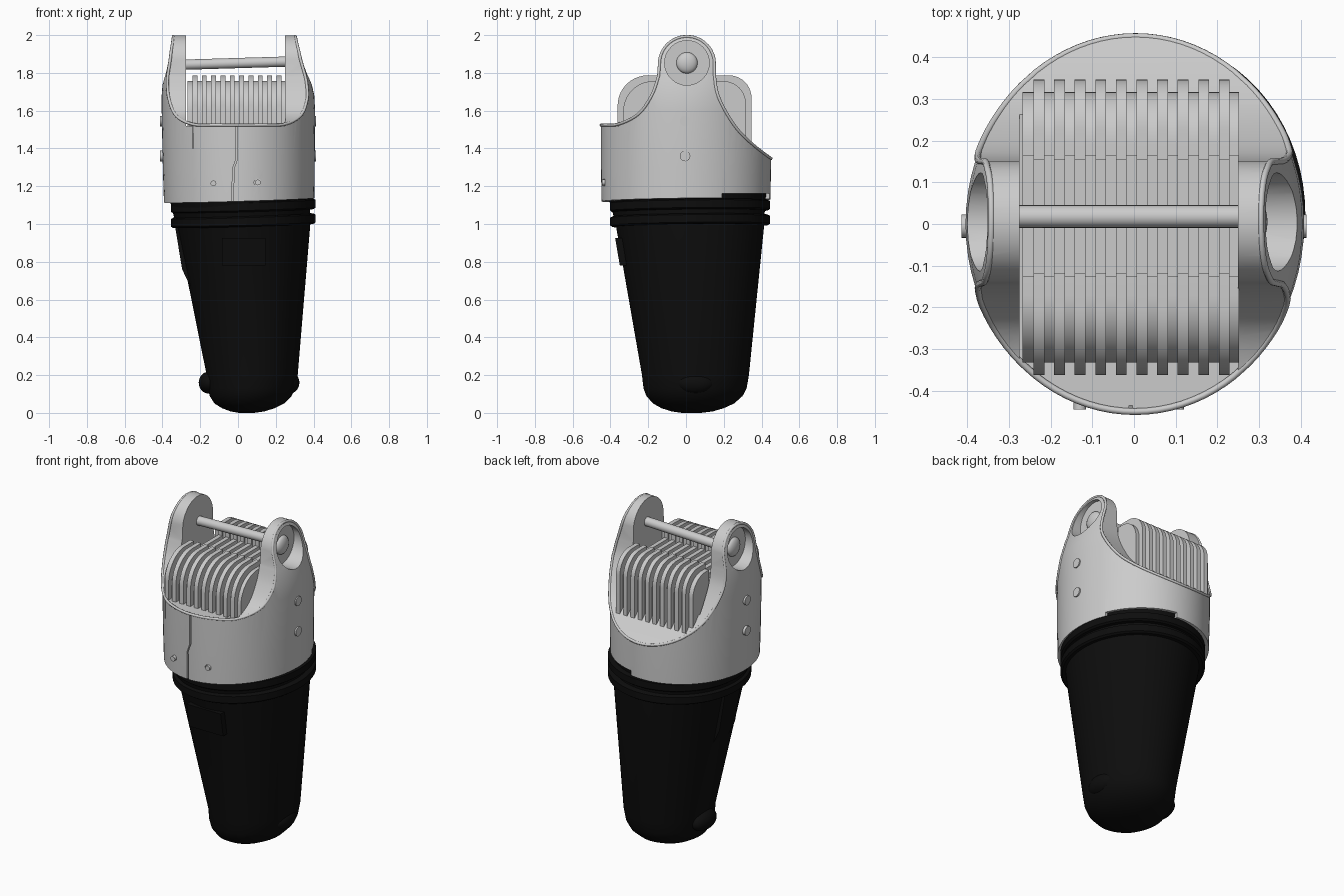
import bpy, bmesh, math
from mathutils import Vector

if "Cube" in bpy.data.objects:
    bpy.data.objects.remove(bpy.data.objects["Cube"])

black = bpy.data.materials.new("black_plastic")
black.diffuse_color = (0.004, 0.004, 0.004, 1)
black.use_nodes = True
black.node_tree.nodes["Principled BSDF"].inputs["Base Color"].default_value = black.diffuse_color


def finish(bm, name, mat=None, angle=30):
    bmesh.ops.recalc_face_normals(bm, faces=bm.faces)
    me = bpy.data.meshes.new(name)
    bm.to_mesh(me)
    bm.free()
    ob = bpy.data.objects.new(name, me)
    bpy.context.collection.objects.link(ob)
    if mat:
        me.materials.append(mat)
    smooth(ob, angle)
    return ob


def smooth(ob, angle=30):
    bpy.ops.object.select_all(action='DESELECT')
    ob.select_set(True)
    bpy.context.view_layer.objects.active = ob
    bpy.ops.object.shade_smooth_by_angle(angle=math.radians(angle))


def loft(name, rings, mat=None, n=72):
    """Stack of ellipses: (cx, cy, z, rx, ry, tilt)."""
    bm = bmesh.new()
    loops = []
    for cx, cy, z, rx, ry, tilt in rings:
        loop = []
        for i in range(n):
            a = 2 * math.pi * i / n
            x, y = rx * math.cos(a), ry * math.sin(a)
            loop.append(bm.verts.new((cx + x, cy + y, z + tilt * (x + 0.4 * y))))
        loops.append(loop)
    for a, b in zip(loops, loops[1:]):
        for i in range(n):
            j = (i + 1) % n
            bm.faces.new((a[i], a[j], b[j], b[i]))
    bm.faces.new(loops[0])
    bm.faces.new(loops[-1])
    return finish(bm, name, mat)


def prism(name, pts, lo, hi, axis='x', mat=None):
    """Extrude a 2D outline along x (points y,z) or y (points x,z)."""
    bm = bmesh.new()
    ends = [[bm.verts.new((d, u, z) if axis == 'x' else (u, d, z)) for u, z in pts] for d in (lo, hi)]
    n = len(pts)
    for i in range(n):
        j = (i + 1) % n
        bm.faces.new((ends[0][i], ends[0][j], ends[1][j], ends[1][i]))
    for e in ends:
        bm.faces.new(e)
    return finish(bm, name, mat)


def box(name, a, b, mat=None):
    return prism(name, [(a[1], a[2]), (b[1], a[2]), (b[1], b[2]), (a[1], b[2])], a[0], b[0], 'x', mat)


def disc(name, c, r, lo, hi, axis='x', mat=None, n=32):
    return prism(name, [(c[0] + r * math.cos(2 * math.pi * i / n), c[1] + r * math.sin(2 * math.pi * i / n))
                        for i in range(n)], lo, hi, axis, mat)


def ball(name, c, scale, mat=None):
    bm = bmesh.new()
    bmesh.ops.create_uvsphere(bm, u_segments=32, v_segments=16, radius=1)
    for v in bm.verts:
        v.co = Vector(c) + Vector([v.co[k] * scale[k] for k in range(3)])
    return finish(bm, name, mat)


def cut(ob, cutter, op='DIFFERENCE'):
    m = ob.modifiers.new("cut", 'BOOLEAN')
    m.operation, m.object, m.solver = op, cutter, 'EXACT'
    bpy.context.view_layer.objects.active = ob
    bpy.ops.object.modifier_apply(modifier=m.name)
    bpy.data.objects.remove(cutter)


def arc(c, r, a0, a1, n=10):
    return [(c[0] + r * math.cos(math.radians(a0 + (a1 - a0) * i / n)),
             c[1] + r * math.sin(math.radians(a0 + (a1 - a0) * i / n))) for i in range(n + 1)]


def spline(p, n=5):
    q = [p[0]] + p + [p[-1]]
    out = []
    for k in range(1, len(q) - 2):
        a, b, c, d = (Vector(v) for v in q[k - 1:k + 3])
        for i in range(n):
            t = i / n
            v = 0.5 * (2 * b + (c - a) * t + (2 * a - 5 * b + 4 * c - d) * t * t + (3 * b - a - 3 * c + d) * t ** 3)
            out.append((v.x, v.y))
    return out + [tuple(p[-1])]


# Tapered black cup, leaning slightly
loft("cup", [(.045, .03, 0, .04, .05, 0), (.05, .032, .008, .09, .11, 0), (.055, .035, .025, .14, .165, 0),
             (.06, .04, .05, .185, .215, 0), (.067, .045, .09, .217, .255, 0), (.072, .048, .13, .232, .273, 0),
             (.075, .05, .2, .241, .283, 0), (.03, .022, .99, .353, .392, .03),
             (.02, .015, 1.06, .362, .402, .03), (.006, .003, 1.2, .385, .43, 0)], black)
for i, z in enumerate((.99, 1.068)):
    loft(f"cup_flange_{i}", [(.028, .022, z, .372, .413, .03), (.028, .022, z + .008, .383, .424, .03),
                             (.028, .022, z + .048, .383, .424, .03), (.028, .022, z + .055, .37, .41, .03)], black)
for x in (-.155, .272):
    ball("cup_side_bump", (x, .05, .16), (.053, .1, .058), black)
plate = box("cup_front_plate", (-.085, -.385, .78), (.145, -.25, .925), black)
for v in plate.data.vertices:
    if v.co.y < -.3:
        v.co.y = -.375 + (.925 - v.co.z) * .17
prism("cup_left_rib", [(-.335, 1.0), (-.296, .76), (-.252, .67), (-.2, .67), (-.2, 1.0)], -.05, .1, 'y', black)

# Metal collar: oval shell cut by the side outline into two arms
SHELL = [(.006, 1.125, .398, .447), (.004, 1.3, .402, .45), (.002, 1.6, .406, .45), (0, 1.68, .404, .45),
         (-.006, 1.76, .392, .45), (-.012, 1.84, .373, .447), (-.016, 1.92, .353, .44), (-.02, 2.02, .315, .43)]
collar = loft("collar", [(cx, 0, z, rx, ry, .03 if z < 1.2 else 0) for cx, z, rx, ry in SHELL])
outline = spline([(-.5, 1.53), (-.43, 1.53), (-.355, 1.535), (-.25, 1.59), (-.18, 1.69), (-.145, 1.79)])
outline += arc((.005, 1.853), .146, 172, 8, 24)
outline += spline([(.151, 1.79), (.165, 1.7), (.205, 1.61), (.27, 1.51), (.35, 1.43), (.44, 1.36), (.5, 1.32)])
cut(collar, prism("outline_cutter", outline + [(.5, 1.0), (-.5, 1.0)], -.6, .6), 'INTERSECT')
cut(collar, box("slot_cutter", (-.275, -.6, 1.52), (.25, .6, 2.2)))
for side, inner in ((-1, -.322), (1, .292)):
    cut(collar, disc("recess_cutter", (.005, 1.853), .118, *sorted((inner, side * .6))))
    ball("pivot_button", (inner, .005, 1.853), (.028, .056, .056))
    for z in (1.36, 1.545):
        disc("side_rivet", (-.005, z), .028, *sorted((side * .38, side * .414)), n=24)
# Notch at the back, front seam and front screw holes
cut(collar, box("notch_cutter", (.06, .19, 1.0), (.6, .6, 1.162)))
seam = [(-.008, 1.6), (-.008, 1.34), (-.026, 1.29), (-.028, 1.0)]
cut(collar, prism("seam_cutter", [(x - .004, z) for x, z in seam] + [(x + .004, z) for x, z in seam[::-1]],
                  -.6, -.435, 'y'))
for x, z in ((-.13, 1.215), (.105, 1.22)):
    cut(collar, disc("hole_cutter", (x, z), .02, -.6, -.43, 'y', n=20))
    disc("front_screw", (x, z), .015, -.445, -.42, 'y', n=20)
smooth(collar)


# Raised bead following the collar's cut edge
def shell_at(z):
    for a, b in zip(SHELL, SHELL[1:]):
        if z <= b[1]:
            t = (z - a[1]) / (b[1] - a[1])
            return [a[k] + (b[k] - a[k]) * t for k in (0, 2, 3)]
    return SHELL[-1][0], SHELL[-1][2], SHELL[-1][3]


def height(y):
    for (y0, z0), (y1, z1) in zip(outline, outline[1:]):
        if y0 <= y <= y1 and y1 > y0:
            return z0 + (z1 - z0) * (y - y0) / (y1 - y0)
    return 1.53


path = [(-.45 * math.cos(math.radians(a)), height(-.45 * math.cos(math.radians(a)))) for a in range(0, 40, 4)]
path += [p for p in outline if -.34 < p[0] < .34]
path += [(.45 * math.cos(math.radians(a)), height(.45 * math.cos(math.radians(a)))) for a in range(36, -1, -4)]
half = {}
for s in (-1, 1):
    half[s] = []
    for y, z in path:
        cx, rx, ry = shell_at(z)
        half[s].append((cx + s * rx * math.sqrt(max(0, 1 - (y / ry) ** 2)), y, z - .006))
loop = half[1] + half[-1][-2:0:-1]
cu = bpy.data.curves.new("collar_rim_bead", 'CURVE')
cu.dimensions, cu.bevel_depth, cu.bevel_resolution = '3D', .008, 2
sp = cu.splines.new('POLY')
sp.points.add(len(loop) - 1)
for p, co in zip(sp.points, loop):
    p.co = (*co, 1)
sp.use_cyclic_u = True
bpy.context.collection.objects.link(bpy.data.objects.new("collar_rim_bead", cu))


# Ribbed block between the arms
def rib_outline(d):
    f, b, top, low = -.362 + d, .347 - d, 1.787 - d, 1.715 - d
    return ([(f, 1.4)] + arc((f + .16, top - .16), .16, 180, 90) + [(-.118 - d / 4, top), (-.118 - d / 4, low),
            (.155 + d / 4, low), (.155 + d / 4, top)] + arc((b - .12, top - .12), .12, 90, 0) + [(b, 1.4)])


prism("rib_block", rib_outline(.03), -.268, .252)
for i in range(10):
    x = -.228 + i * .0494
    prism(f"rib_{i}", rib_outline(0), x - .013, x + .013)

# Cross rod, rising slightly to the right
rod = disc("cross_rod", (.018, 1.852), .027, -.29, .27, n=24)
for v in rod.data.vertices:
    v.co.z += v.co.x * .03
